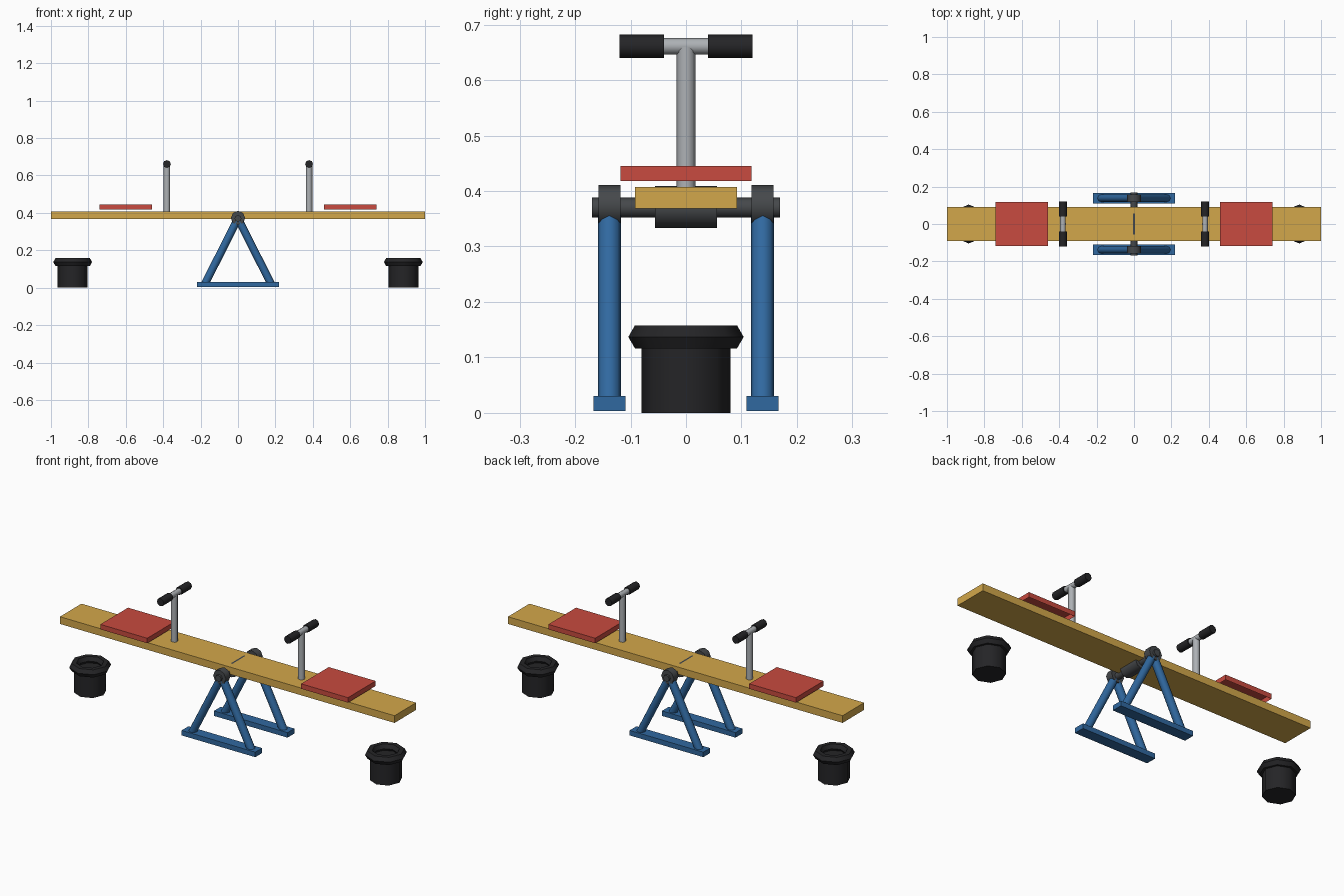
import bpy, math
from mathutils import Vector

if "Cube" in bpy.data.objects:
    bpy.data.objects.remove(bpy.data.objects["Cube"])


def material(name, rgb):
    m = bpy.data.materials.new(name)
    m.diffuse_color = (*rgb, 1)
    m.use_nodes = True
    m.node_tree.nodes["Principled BSDF"].inputs["Base Color"].default_value = m.diffuse_color
    return m


YELLOW = material("yellow_wood", (0.65, 0.39, 0.07))
RED = material("red_paint", (0.58, 0.07, 0.05))
BLUE = material("blue_steel", (0.03, 0.14, 0.35))
BLACK = material("black_rubber", (0.018, 0.018, 0.02))
DARK = material("dark_steel", (0.06, 0.065, 0.07))
STEEL = material("light_steel", (0.42, 0.44, 0.46))


def finish(name, mat, smooth=False):
    ob = bpy.context.object
    ob.name = name
    ob.data.materials.append(mat)
    if smooth:
        bpy.ops.object.shade_smooth_by_angle(angle=math.radians(50))
    return ob


def box(name, lo, hi, mat):
    lo, hi = Vector(lo), Vector(hi)
    bpy.ops.mesh.primitive_cube_add(size=1, location=(lo + hi) / 2)
    bpy.context.object.scale = hi - lo
    bpy.ops.object.transform_apply(location=False, rotation=False, scale=True)
    return finish(name, mat)


def tube(name, a, b, r, mat, sides=8):
    a, b = Vector(a), Vector(b)
    d = b - a
    bpy.ops.mesh.primitive_cylinder_add(
        vertices=sides, radius=r, depth=d.length, location=(a + b) / 2,
        rotation=d.to_track_quat('Z', 'Y').to_euler())
    return finish(name, mat, True)


# Plank and pivot
box("plank", (-1, -0.092, 0.368), (1, 0.092, 0.407), YELLOW)
tube("axle", (0, -0.169, 0.37), (0, 0.169, 0.37), 0.018, DARK)
tube("pivot_sleeve", (0, -0.056, 0.371), (0, 0.056, 0.371), 0.038, DARK)

# A-frame stands
for s, side in ((-1, "front"), (1, "back")):
    y = 0.138 * s
    box(side + "_foot", (-0.22, y - 0.029, 0.003), (0.22, y + 0.029, 0.03), BLUE)
    tube(side + "_hub", (0, y - 0.02, 0.373), (0, y + 0.02, 0.373), 0.038, DARK)
    for t, end in ((-1, "left"), (1, "right")):
        tube(f"{side}_{end}_leg", (0.178 * t, y, 0.018), (0, y, 0.37), 0.021, BLUE)

for t, end in ((-1, "left"), (1, "right")):
    # Seat: shell open underneath
    seat = box(end + "_seat", (0.6 * t - 0.14, -0.118, 0.418),
               (0.6 * t + 0.14, 0.118, 0.445), RED)
    import bmesh
    bm = bmesh.new()
    bm.from_mesh(seat.data)
    under = [f for f in bm.faces if f.normal.z < -0.5]
    bmesh.ops.delete(bm, geom=under, context='FACES_ONLY')
    bm.to_mesh(seat.data)
    bm.free()

    # Handle with two grips
    x = 0.38 * t
    tube(end + "_handle_post", (x, 0, 0.39), (x, 0, 0.66), 0.017, STEEL)
    tube(end + "_handle_bar", (x, -0.115, 0.661), (x, 0.115, 0.661), 0.015, STEEL)
    for s, side in ((-1, "front"), (1, "back")):
        tube(f"{end}_{side}_grip", (x, 0.04 * s, 0.661), (x, 0.12 * s, 0.661),
             0.021, BLACK)

    # Rubber bumper: stump with a rolled rim
    x = 0.884 * t
    tube(end + "_bumper", (x, 0, 0), (x, 0, 0.125), 0.08, BLACK)
    bpy.ops.mesh.primitive_torus_add(
        location=(x, 0, 0.137), major_segments=8, minor_segments=6,
        major_radius=0.08, minor_radius=0.024)
    finish(end + "_bumper_rim", BLACK, True)
